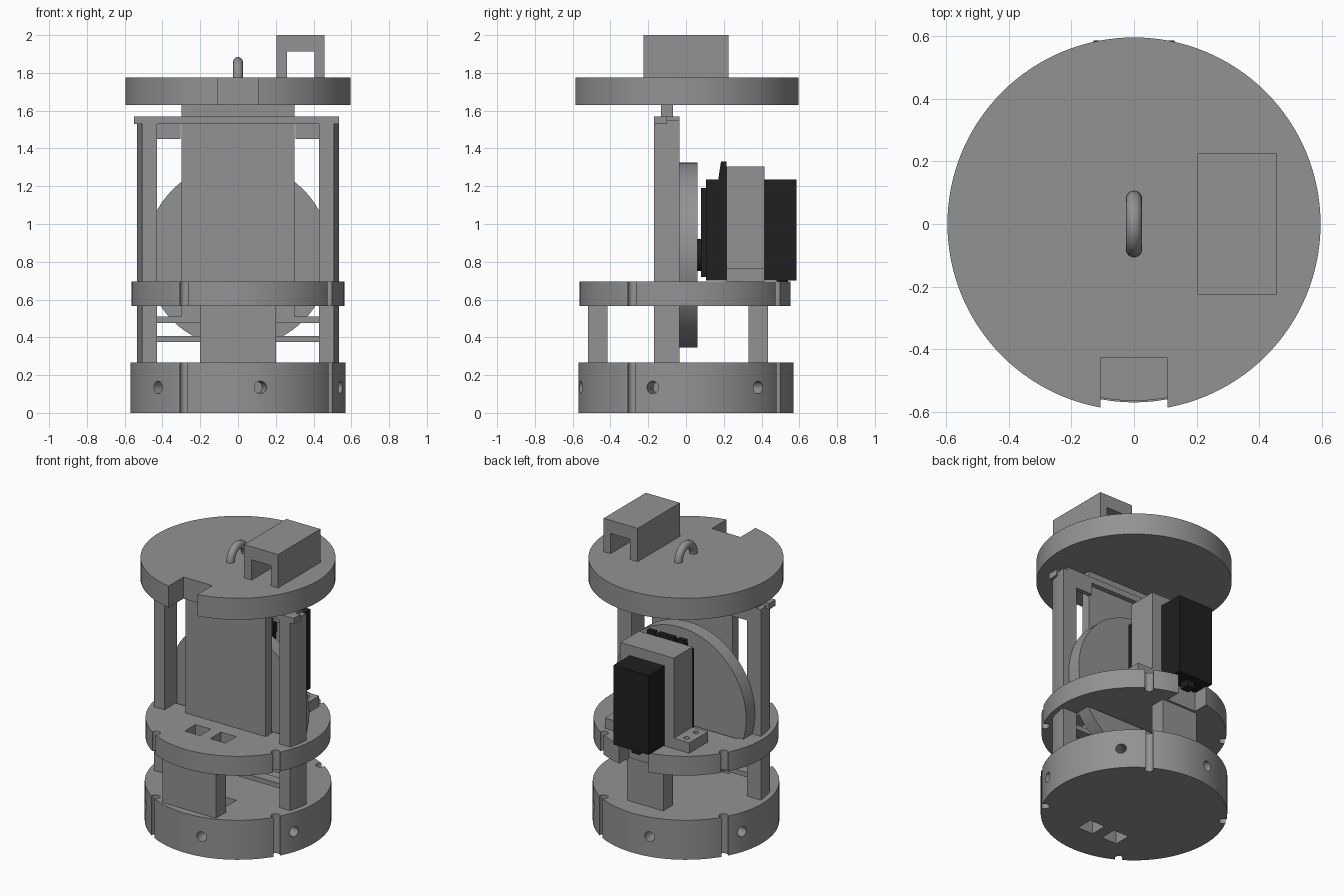
import bpy, bmesh, math
from mathutils import Matrix, Vector

if "Cube" in bpy.data.objects:
    bpy.data.objects.remove(bpy.data.objects["Cube"])


def material(name, v):
    m = bpy.data.materials.new(name)
    m.diffuse_color = (v, v, v, 1)
    m.use_nodes = True
    m.node_tree.nodes["Principled BSDF"].inputs["Base Color"].default_value = m.diffuse_color
    return m


GREY = material("plain grey", 0.29)
BLACK = material("matte black", 0.014)


def finish(name, bm, mat, smooth=False):
    bmesh.ops.recalc_face_normals(bm, faces=bm.faces)
    me = bpy.data.meshes.new(name)
    bm.to_mesh(me)
    bm.free()
    me.materials.append(mat)
    ob = bpy.data.objects.new(name, me)
    bpy.context.collection.objects.link(ob)
    if smooth:
        shade(ob)
    return ob


def shade(ob):
    bpy.ops.object.select_all(action='DESELECT')
    ob.select_set(True)
    bpy.context.view_layer.objects.active = ob
    bpy.ops.object.shade_smooth_by_angle(angle=math.radians(30))


def prism(name, pts, lo, hi, mat=GREY, axis='Z'):
    """Extrude a 2D profile: xy along Z, xz along Y, yz along X."""
    place = {'Z': lambda a, b, h: (a, b, h),
             'Y': lambda a, b, h: (a, h, b),
             'X': lambda a, b, h: (h, a, b)}[axis]
    bm = bmesh.new()
    f = bm.faces.new([bm.verts.new(place(a, b, lo)) for a, b in pts])
    r = bmesh.ops.extrude_face_region(bm, geom=[f])
    bmesh.ops.translate(bm, vec=Vector(place(0, 0, hi - lo)),
                        verts=[g for g in r['geom'] if isinstance(g, bmesh.types.BMVert)])
    return finish(name, bm, mat)


def box(name, x, y, z, mat=GREY):
    return prism(name, [(x[0], y[0]), (x[1], y[0]), (x[1], y[1]), (x[0], y[1])], z[0], z[1], mat)


def cyl(name, centre, r, h, axis=(0, 0, 1), mat=GREY, seg=96):
    bm = bmesh.new()
    rot = Vector((0, 0, 1)).rotation_difference(Vector(axis)).to_matrix().to_4x4()
    bmesh.ops.create_cone(bm, cap_ends=True, segments=seg, radius1=r, radius2=r, depth=h,
                          matrix=Matrix.Translation(centre) @ rot)
    return finish(name, bm, mat, True)


def cut(ob, cutters):
    for c in cutters:
        mod = ob.modifiers.new("cut", 'BOOLEAN')
        mod.operation = 'DIFFERENCE'
        mod.solver = 'EXACT'
        mod.object = c
        bpy.ops.object.select_all(action='DESELECT')
        bpy.context.view_layer.objects.active = ob
        ob.select_set(True)
        bpy.ops.object.modifier_apply(modifier=mod.name)
        bpy.data.objects.remove(c)
    shade(ob)


def rim_cutters(z0, z1):
    """Four vertical rim grooves and two square cable openings."""
    out = []
    for k in range(4):
        a = math.radians(-30.5 + 90 * k)
        out.append(cyl("cutter", (0.552 * math.cos(a), 0.552 * math.sin(a), (z0 + z1) / 2),
                       0.028, z1 - z0 + 0.1, seg=24))
    for s in (-1, 1):
        out.append(box("cutter", (s * 0.095 - 0.057, s * 0.095 + 0.057), (-0.35, -0.235),
                       (z0 - 0.05, z1 + 0.05)))
    return out


# Base disc with radial screw holes
base = cyl("base_disc", (0, 0, 0.133), 0.57, 0.266)
holes = []
for k in range(6):
    a = math.radians(-78 + 60 * k)
    d = (math.cos(a), math.sin(a), 0)
    holes.append(cyl("cutter", (d[0] * 0.54, d[1] * 0.54, 0.135), 0.033, 0.16, d, seg=24))
cut(base, rim_cutters(0, 0.266) + holes)

# Middle disc with wheel slot and rear notch
middle = cyl("middle_disc", (0, 0, 0.63), 0.565, 0.13)
cut(middle, rim_cutters(0.565, 0.695) + [
    box("cutter", (-0.43, 0.43), (-0.05, 0.075), (0.5, 0.8)),
    box("cutter", (-0.11, 0.11), (0.45, 0.7), (0.5, 0.8))])

# Top disc with front notch
top = cyl("top_disc", (0, 0, 1.7025), 0.596, 0.145, seg=128)
cut(top, [box("cutter", (-0.107, 0.107), (-0.8, -0.428), (1.5, 1.9))])

# Blocks between base and middle disc
box("front_block", (-0.2, 0.2), (-0.52, -0.415), (0.26, 0.57))
box("rear_block", (-0.135, 0.135), (0.33, 0.435), (0.26, 0.57))

# Side posts, rounded outside to follow the disc
for s, side in ((-1, "left"), (1, "right")):
    arc = [(s * math.sqrt(0.535 ** 2 - y * y), y) for y in (-0.17, -0.125, -0.08, -0.035)]
    prism(side + "_post", [(s * 0.43, -0.17)] + arc + [(s * 0.43, -0.035)], 0.26, 1.55)
    # Upper guide tabs beside the panel
    xs = sorted((s * 0.305, s * 0.44))
    box(side + "_guide_tab", xs, (-0.065, -0.035), (1.45, 1.54))
# Cross bars joining the posts
box("top_bar", (-0.55, 0.535), (-0.17, -0.1), (1.53, 1.57))
box("top_rear_bar", (-0.5, 0.5), (-0.1, -0.035), (1.53, 1.57))
for n, z in (("lower_bar", 0.375), ("upper_bar", 0.477)):
    box(n, (-0.44, 0.44), (-0.135, -0.065), (z, z + 0.032))

# Sliding centre panel
box("centre_panel", (-0.3, 0.3), (-0.133, -0.068), (0.508, 1.64))

# Wheel and hub
cyl("wheel", (0, 0.0125, 0.835), 0.49, 0.095, (0, 1, 0), seg=128)
cyl("wheel_hub", (0, 0.083, 0.835), 0.085, 0.05, (0, 1, 0), BLACK, 32)

# Motor
box("motor_face", (-0.11, 0.11), (0.08, 0.11), (0.72, 1.19), BLACK)
box("motor_front", (-0.133, 0.133), (0.105, 0.22), (0.7, 1.235), BLACK)
box("motor_rear", (-0.13, 0.13), (0.41, 0.586), (0.7, 1.235), BLACK)
box("motor_cable", (-0.03, 0.03), (0.48, 0.54), (0.655, 0.71), BLACK)
for i, (a, b) in enumerate(((-0.14, -0.085), (-0.06, 0.06), (0.085, 0.14))):
    prism("motor_tab_%d" % (i + 1), [(0.17, 1.23), (0.215, 1.23), (0.215, 1.33), (0.185, 1.33)],
          a, b, BLACK, 'X')

# Motor holder with screw feet
box("motor_holder", (-0.2, 0.2), (0.215, 0.415), (0.69, 1.305))
for s, side in ((-1, "left"), (1, "right")):
    foot = box(side + "_holder_foot", sorted((s * 0.195, s * 0.315)), (0.215, 0.415), (0.69, 0.765))
    cut(foot, [cyl("cutter", (s * 0.26, y, 0.76), 0.018, 0.1, seg=20) for y in (0.265, 0.365)])

# Handle block with a tunnel, on the top disc
prism("tunnel_block", [(0.203, 1.77), (0.26, 1.77), (0.26, 1.912), (0.405, 1.912),
                       (0.405, 1.77), (0.457, 1.77), (0.457, 2.0), (0.203, 2.0)],
      -0.225, 0.225, axis='Y')

# Lifting loop
bm = bmesh.new()
rings = []
for i in range(25):
    t = math.pi * i / 24
    ring = []
    for j in range(16):
        u = 2 * math.pi * j / 16
        r = 0.08 + 0.026 * math.cos(u)
        ring.append(bm.verts.new((0.026 * math.sin(u), r * math.cos(t), 1.773 + r * math.sin(t) * 1.05)))
    rings.append(ring)
for a, b in zip(rings, rings[1:]):
    for j in range(16):
        k = (j + 1) % 16
        bm.faces.new((a[j], a[k], b[k], b[j]))
bm.faces.new(rings[0])
bm.faces.new(rings[-1])
finish("lifting_loop", bm, GREY, True)
